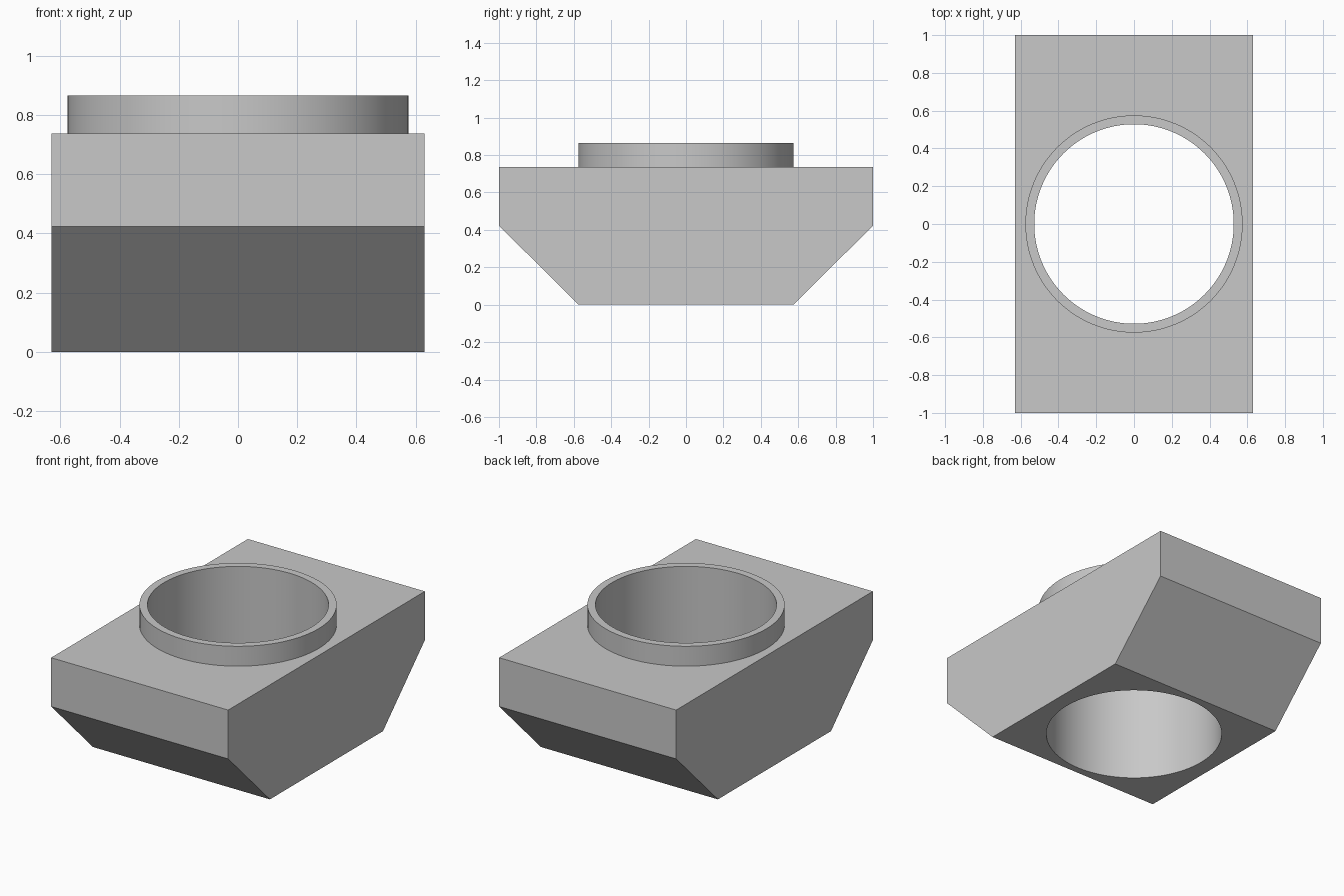
import bpy
import bmesh

cube = bpy.data.objects.get("Cube")
if cube:
    bpy.data.objects.remove(cube, do_unlink=True)

HALF_WIDTH = 0.63
TOP = 0.737
RIM_TOP = 0.865
BORE_RADIUS = 0.528
COLLAR_RADIUS = 0.575
SIDES = 128

grey = bpy.data.materials.new("plain grey")
grey.use_nodes = True
grey.diffuse_color = (0.58, 0.58, 0.58, 1)
grey.node_tree.nodes["Principled BSDF"].inputs["Base Color"].default_value = grey.diffuse_color


def make_object(name, bm):
    bmesh.ops.recalc_face_normals(bm, faces=bm.faces)
    mesh = bpy.data.meshes.new(name)
    bm.to_mesh(mesh)
    bm.free()
    mesh.materials.append(grey)
    obj = bpy.data.objects.new(name, mesh)
    bpy.context.collection.objects.link(obj)
    return obj


def cylinder(name, radius, bottom, top):
    bm = bmesh.new()
    bmesh.ops.create_cone(bm, cap_ends=True, segments=SIDES, radius1=radius,
                          radius2=radius, depth=top - bottom)
    bmesh.ops.translate(bm, verts=bm.verts, vec=(0, 0, (bottom + top) / 2))
    return make_object(name, bm)


def combine(target, tool, operation):
    mod = target.modifiers.new(tool.name, 'BOOLEAN')
    mod.operation = operation
    mod.solver = 'EXACT'
    mod.object = tool
    bpy.context.view_layer.objects.active = target
    bpy.ops.object.modifier_apply(modifier=mod.name)
    bpy.data.objects.remove(tool, do_unlink=True)


# Block: chamfered side profile extruded across the width
half = [(0.575, 0), (1, 0.423), (1, TOP)]
profile = half + [(-y, z) for y, z in reversed(half)]
bm = bmesh.new()
face = bm.faces.new([bm.verts.new((-HALF_WIDTH, y, z)) for y, z in profile])
result = bmesh.ops.extrude_face_region(bm, geom=[face])
moved = [v for v in result["geom"] if isinstance(v, bmesh.types.BMVert)]
bmesh.ops.translate(bm, verts=moved, vec=(2 * HALF_WIDTH, 0, 0))
block = make_object("collared_block", bm)

# Raised collar, then the bore through everything
combine(block, cylinder("collar", COLLAR_RADIUS, TOP / 2, RIM_TOP), 'UNION')
combine(block, cylinder("bore", BORE_RADIUS, -0.2, RIM_TOP + 0.2), 'DIFFERENCE')

# Round walls smooth, all corners sharp
bpy.ops.object.select_all(action='DESELECT')
block.select_set(True)
bpy.context.view_layer.objects.active = block
bpy.ops.object.shade_smooth_by_angle(angle=0.5)
